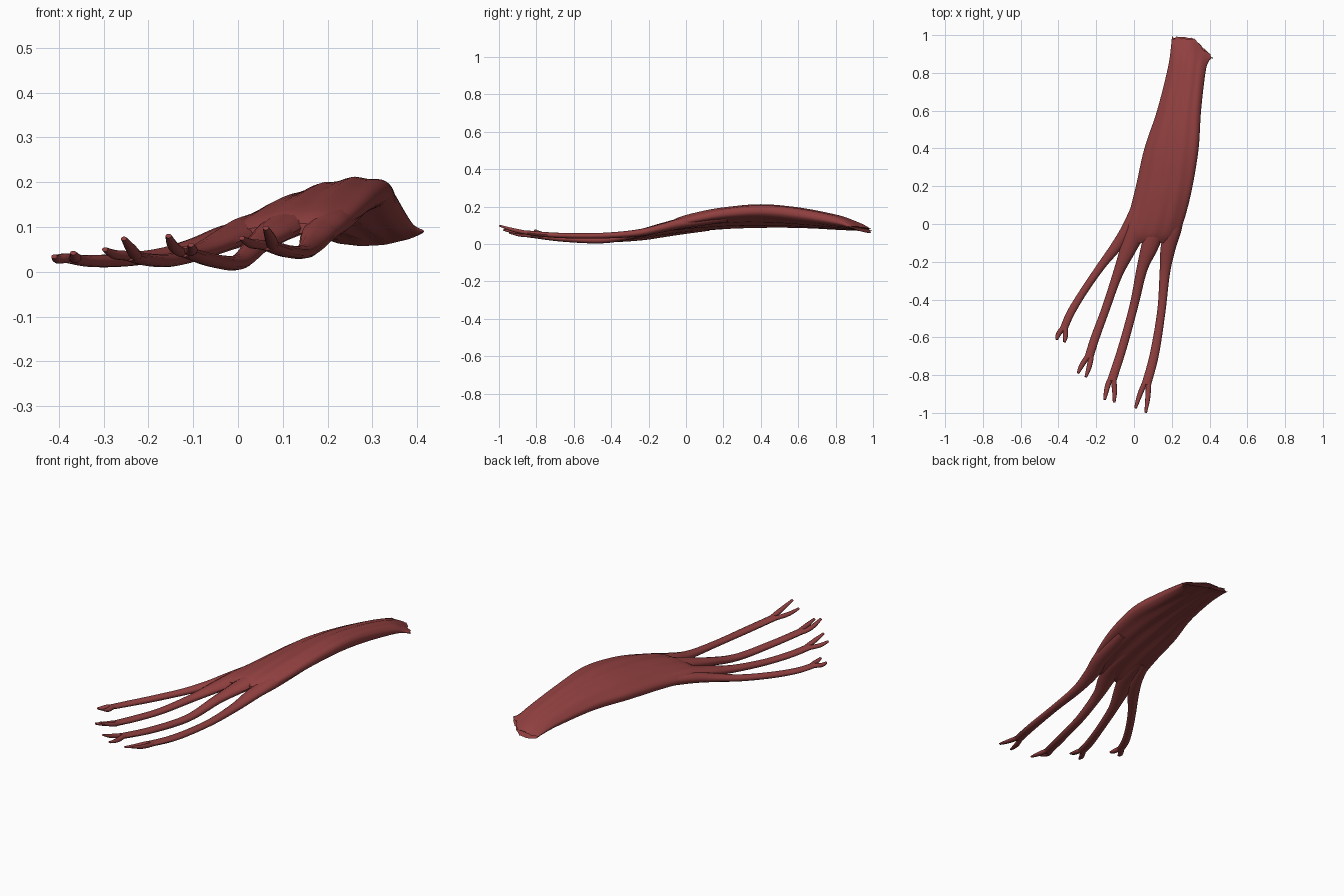
import bpy, bmesh, math, random
from mathutils import Vector

random.seed(4)
mat = bpy.data.materials.new("muscle_red")
mat.diffuse_color = (0.28, 0.05, 0.05, 1)


def smooth_rows(rows, steps):
    """Catmull-Rom interpolation through rows of numbers."""
    out = []
    for i in range(len(rows) - 1):
        a, b = rows[max(i - 1, 0)], rows[i]
        c, d = rows[i + 1], rows[min(i + 2, len(rows) - 1)]
        for s in range(steps):
            t = s / steps
            out.append([0.5 * (2 * q + (r - p) * t + (2 * p - 5 * q + 4 * r - w) * t * t
                               + (3 * q - p - 3 * r + w) * t ** 3)
                        for p, q, r, w in zip(a, b, c, d)])
    return out + [list(rows[-1])]


def loft(name, rings):
    """Skin closed rings of points into a capped smooth mesh."""
    bm = bmesh.new()
    vs = [[bm.verts.new(p) for p in ring] for ring in rings]
    n = len(rings[0])
    for a, b in zip(vs, vs[1:]):
        for i in range(n):
            bm.faces.new((a[i], a[(i + 1) % n], b[(i + 1) % n], b[i]))
    bm.faces.new(vs[0])
    bm.faces.new(vs[-1])
    bmesh.ops.triangulate(bm, faces=[f for f in bm.faces if len(f.verts) > 4])
    bmesh.ops.recalc_face_normals(bm, faces=bm.faces)
    me = bpy.data.meshes.new(name)
    bm.to_mesh(me)
    bm.free()
    me.materials.append(mat)
    ob = bpy.data.objects.new(name, me)
    bpy.context.collection.objects.link(ob)
    bpy.ops.object.select_all(action='DESELECT')
    bpy.context.view_layer.objects.active = ob
    ob.select_set(True)
    bpy.ops.object.shade_smooth_by_angle(angle=math.radians(50))
    return ob


def strap(name, pts, n=12, steps=7):
    """Oval tube through rows of x, y, z, width, height."""
    rows = smooth_rows(pts, steps)
    rings = []
    for i, (x, y, z, w, h) in enumerate(rows):
        t = Vector(rows[min(i + 1, len(rows) - 1)][:3]) - Vector(rows[max(i - 1, 0)][:3])
        side = t.cross(Vector((0, 0, 1))).normalized()
        up = side.cross(t).normalized()
        rings.append([Vector((x, y, z)) + side * (w / 2 * math.cos(k * math.tau / n))
                      + up * (h / 2 * math.sin(k * math.tau / n)) for k in range(n)])
    return loft(name, rings)


# Belly: y, left x, right x, left z, right z, arch, half thickness, end skew
sections = [
    (0.985, 0.20, 0.415, 0.075, 0.09, -0.012, 0.012, 0.105),
    (0.93, 0.195, 0.395, 0.083, 0.098, 0.003, 0.020, 0.07),
    (0.82, 0.178, 0.378, 0.095, 0.118, 0.010, 0.033, 0.02),
    (0.60, 0.122, 0.355, 0.113, 0.155, 0.009, 0.044, 0),
    (0.40, 0.055, 0.342, 0.112, 0.175, 0.008, 0.047, 0),
    (0.20, 0.010, 0.310, 0.100, 0.16, 0.010, 0.043, 0),
    (0.05, -0.028, 0.274, 0.085, 0.132, 0.014, 0.037, 0),
    (-0.05, -0.062, 0.240, 0.066, 0.108, 0.018, 0.028, 0),
    (-0.10, -0.086, 0.218, 0.053, 0.092, 0.019, 0.012, 0),
]
N = 56
jag = [random.uniform(-0.01, 0.01) for _ in range(N)]
rings = []
for j, (y, xl, xr, zl, zr, arch, th, skew) in enumerate(smooth_rows(sections, 6)):
    ring = []
    for k in range(N):
        a = k * math.tau / N
        u = 0.5 - 0.5 * math.cos(a)
        s = math.sin(a)
        zc = zl + (zr - zl) * u + arch * math.sin(math.pi * u)
        fibre = 1 + 0.06 * math.sin(u * 26 + y * 5)
        lean = 1 + 0.3 * (u - 0.5) * (1 if s > 0 else -0.6)
        z = zc + math.copysign(abs(s) ** 0.8, s) * th * fibre * lean
        yy = y - skew * max(0, u - 0.5) * 2 + (jag[k] if j == 0 else 0)
        ring.append(Vector((xl + (xr - xl) * u, yy, z)))
    rings.append(ring)
loft("muscle_belly", rings)


def tendon(name, path, prongs):
    """Tendon with a two-pronged end; prongs are tip positions."""
    strap(name, path)
    x, y, z = path[-1][:3]
    px, py, pz = path[-2][:3]
    for side, tip in zip((-1, 1), prongs):
        tx, ty, tz = tip
        mid = ((x + tx) / 2 + side * 0.009, (y + ty) / 2, (z + tz) / 2 - 0.004)
        strap(name + ("_left_prong" if side < 0 else "_right_prong"), [
            (x + (px - x) * 0.3, y + (py - y) * 0.3, z + (pz - z) * 0.3, 0.024, 0.022),
            (x + side * 0.012, y, z, 0.028, 0.022),
            (*mid, 0.026, 0.020),
            (tx, ty, tz, 0.014, 0.010)], 10, 4)


# Four tendons fanning from the belly
tendon("tendon_1", [
    (0.03, 0.12, 0.095, 0.06, 0.05), (-0.03, -0.02, 0.077, 0.068, 0.052),
    (-0.095, -0.12, 0.056, 0.058, 0.040), (-0.172, -0.22, 0.037, 0.044, 0.032),
    (-0.262, -0.35, 0.026, 0.040, 0.030), (-0.335, -0.47, 0.024, 0.042, 0.026),
    (-0.376, -0.565, 0.030, 0.040, 0.022)],
    [(-0.41, -0.612, 0.034), (-0.368, -0.625, 0.042)])
tendon("tendon_2", [
    (0.05, 0.12, 0.103, 0.09, 0.06), (0.015, -0.02, 0.09, 0.105, 0.058),
    (-0.03, -0.13, 0.070, 0.085, 0.047), (-0.088, -0.27, 0.044, 0.052, 0.036),
    (-0.15, -0.45, 0.026, 0.044, 0.03), (-0.205, -0.60, 0.027, 0.046, 0.028),
    (-0.24, -0.71, 0.036, 0.046, 0.024)],
    [(-0.297, -0.79, 0.05), (-0.255, -0.81, 0.074)])
tendon("tendon_3", [
    (0.14, 0.12, 0.120, 0.09, 0.06), (0.115, -0.02, 0.108, 0.10, 0.06),
    (0.083, -0.12, 0.089, 0.09, 0.050), (0.042, -0.24, 0.059, 0.058, 0.042),
    (0.0, -0.43, 0.021, 0.046, 0.034), (-0.06, -0.65, 0.026, 0.046, 0.03),
    (-0.118, -0.83, 0.045, 0.048, 0.024)],
    [(-0.155, -0.93, 0.08), (-0.105, -0.945, 0.06)])
tendon("tendon_4", [
    (0.25, 0.22, 0.145, 0.08, 0.055), (0.215, 0.0, 0.114, 0.085, 0.058),
    (0.182, -0.12, 0.087, 0.08, 0.048), (0.163, -0.26, 0.058, 0.055, 0.038),
    (0.145, -0.46, 0.044, 0.044, 0.03), (0.108, -0.69, 0.046, 0.048, 0.028),
    (0.065, -0.85, 0.060, 0.050, 0.024)],
    [(0.008, -0.975, 0.075), (0.062, -0.998, 0.098)])
